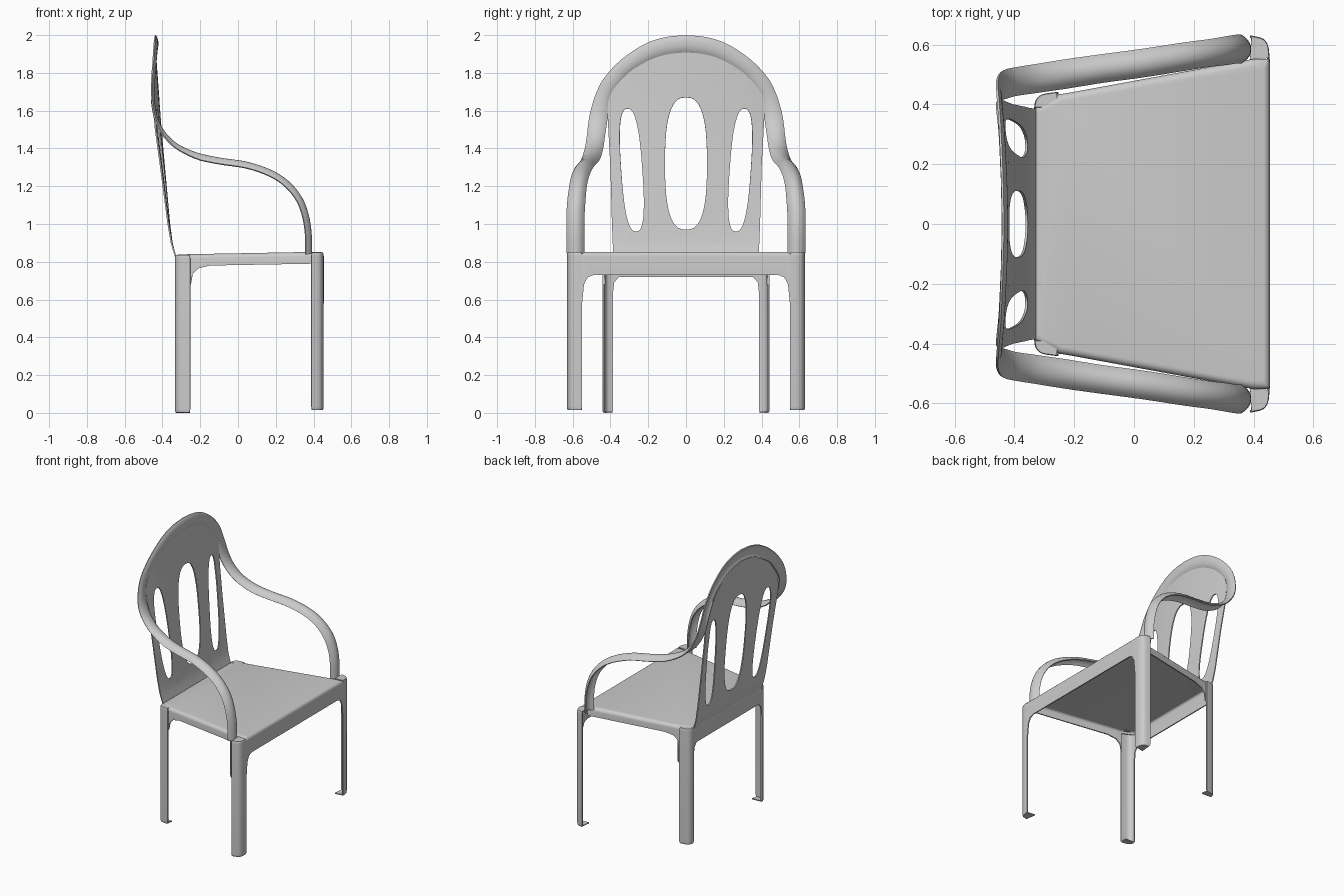
import bpy, bmesh
from math import sin, cos, pi
from mathutils import Vector

if "Cube" in bpy.data.objects:
    bpy.data.objects.remove(bpy.data.objects["Cube"])

THICK = 0.008


def finish(name, bm, mirror=False):
    """Turn a bmesh surface into a thin, smooth shaded shell."""
    bmesh.ops.remove_doubles(bm, verts=bm.verts, dist=1e-5)
    bmesh.ops.recalc_face_normals(bm, faces=bm.faces)
    me = bpy.data.meshes.new(name)
    bm.to_mesh(me)
    bm.free()
    ob = bpy.data.objects.new(name, me)
    bpy.context.collection.objects.link(ob)
    if mirror:
        m = ob.modifiers.new("mirror", 'MIRROR')
        m.use_axis = (False, True, False)
    s = ob.modifiers.new("shell", 'SOLIDIFY')
    s.thickness, s.offset = THICK, 0
    bpy.ops.object.select_all(action='DESELECT')
    bpy.context.view_layer.objects.active = ob
    ob.select_set(True)
    bpy.ops.object.convert(target='MESH')
    bpy.ops.object.shade_smooth_by_angle(angle=0.7)
    return ob


def spline(pts, steps):
    """Catmull-Rom through tuples of any size."""
    p = [Vector(q) for q in pts]
    p = [2 * p[0] - p[1]] + p + [2 * p[-1] - p[-2]]
    out = []
    for i in range(1, len(p) - 2):
        a, b, c, d = p[i - 1:i + 3]
        for k in range(steps):
            t = k / steps
            out.append(0.5 * (2 * b + (c - a) * t + (2 * a - 5 * b + 4 * c - d) * t * t
                              + (3 * b - a - 3 * c + d) * t ** 3))
    return out + [p[-2]]


def loft(bm, rows):
    vs = [[bm.verts.new(c) for c in r] for r in rows]
    for r, s in zip(vs, vs[1:]):
        for i in range(len(r) - 1):
            bm.faces.new((r[i], r[i + 1], s[i + 1], s[i]))
    return vs


# Arms flowing up into the arched rim: x, outer y, outer z, inner y, inner z
arm = [(x, yo, z, yi, z) for x, z, yo, yi in [
    (.388, .84, .628, .54), (.386, .95, .63, .54), (.37, 1.05, .63, .54),
    (.335, 1.14, .625, .535), (.27, 1.22, .615, .528), (.18, 1.28, .604, .515),
    (.05, 1.325, .585, .495), (-.1, 1.348, .565, .475), (-.22, 1.375, .548, .455),
    (-.32, 1.42, .532, .44), (-.385, 1.48, .522, .43), (-.42, 1.54, .515, .42)]]
rim = [(-.437, .502, 1.605, .413, 1.595), (-.446, .475, 1.69, .40, 1.66),
       (-.444, .43, 1.775, .37, 1.715), (-.437, .34, 1.87, .30, 1.80),
       (-.431, .22, 1.95, .19, 1.867), (-.427, .11, 1.987, .10, 1.898),
       (-.425, 0, 1.998, 0, 1.91)]
st = spline(arm + rim, 4)
outer = [Vector((s[0], s[1], s[2])) for s in st]
inner = [Vector((s[0], s[3], s[4])) for s in st]
mids = [(a + b) / 2 for a, b in zip(outer, inner)]
rows = []
for i, (o, n, m) in enumerate(zip(outer, inner, mids)):
    t = mids[min(i + 1, len(mids) - 1)] - mids[max(i - 1, 0)]
    nor = (o - n).cross(t).normalized()
    bulge = .012 + .018 * min(1, max(0, (m.x + .44) / .25))
    row = []
    for k in range(9):
        u = k / 4 - 1
        co = m + (o - n) / 2 * u - nor * bulge * abs(u) ** 2.3
        if i == len(mids) - 1:
            co.y = 0
        row.append(co)
    rows.append(row)
bm = bmesh.new()
loft(bm, rows)
finish("arms_and_rim", bm, True)

# Back panel with three slots, drawn flat then bent
DEPTH = [(.82, -.328), (.86, -.34), (.9, -.35), (1.0, -.363), (1.66, -.42), (1.93, -.44)]


def panel_x(y, z):
    for (z0, x0), (z1, x1) in zip(DEPTH, DEPTH[1:]):
        if z <= z1:
            break
    x = x0 + (x1 - x0) * (z - z0) / (z1 - z0)
    return x - .03 * (y / .41) ** 2 * min(1, max(0, (z - .85) / .65))


def slot(cy, cz, w, h, lean):
    pts = []
    for k in range(48):
        c, s = cos(2 * pi * k / 48), sin(2 * pi * k / 48)
        dy = w * abs(c) ** .75 * (1 if c > 0 else -1)
        dz = h * abs(s) ** .75 * (1 if s > 0 else -1)
        pts.append((cy + dy + lean * dz, cz + dz))
    return pts


half = [(.385, .825), (.392, 1.0), (.40, 1.3), (.414, 1.56)] + [
    tuple(v) for v in spline([(.416, 1.6), (.407, 1.665), (.377, 1.722), (.305, 1.809),
                              (.193, 1.876), (.1, 1.907), (0, 1.919)], 4)]
outline = half + [(-y, z) for y, z in reversed(half[:-1])]
bm = bmesh.new()
for loop in (outline, slot(0, 1.32, .111, .35, 0),
             slot(.287, 1.285, .056, .325, .07), slot(-.287, 1.285, .056, .325, -.07)):
    vs = [bm.verts.new((y, z, 0)) for y, z in loop]
    for a, b in zip(vs, vs[1:] + vs[:1]):
        bm.edges.new((a, b))
bmesh.ops.triangle_fill(bm, use_beauty=True, use_dissolve=False, edges=bm.edges[:],
                        normal=(0, 0, 1))
cuts = [((0, z, 0), (0, 1, 0)) for z in (.84, .86, .88, .9, .95, 1, 1.1, 1.2, 1.3, 1.4, 1.5,
                                         1.6, 1.66, 1.75, 1.83)]
cuts += [((k * .06, 0, 0), (1, 0, 0)) for k in range(-6, 7)]
for co, no in cuts:
    bmesh.ops.bisect_plane(bm, geom=bm.verts[:] + bm.edges[:] + bm.faces[:],
                           plane_co=co, plane_no=no, dist=1e-5)
for v in bm.verts:
    y, z = v.co.x, v.co.y
    v.co = (panel_x(y, z), y, z)
finish("back_panel", bm)

# Seat with rounded edge and apron: x, y, apron bottom
side = [(.45, 0, .73), (.45, .49, .73), (.45, .52, .718), (.45, .54, .68), (.45, .55, .58),
        (.40, .548, .79), (-.15, .447, .78), (-.21, .436, .765), (-.24, .431, .735),
        (-.25, .43, .68), (-.33, .388, .62), (-.33, .38, .69), (-.33, .355, .72), (-.33, 0, .72)]
ring = side + [(x, -y, z) for x, y, z in reversed(side[1:-1])]
ring.append(ring[0])


def top_z(x):
    return .835 + .014 * (x + .33) / .78


R = .02
rows = [ring]
for k in range(6):
    a = k / 5 * pi / 2
    f = 1 - R * (1 - cos(a)) / .45
    rows.append([(.06 + (x - .06) * f, y * f, top_z(x) - R * (1 - sin(a))) for x, y, _ in ring])
bm = bmesh.new()
vs = loft(bm, rows)
bm.faces.new(vs[-1][:-1])
# leave the apron open behind the leg corners
n = len(ring) - 1
gaps = [i for i in (4, 9, n - 5, n - 10)]
bm.faces.ensure_lookup_table()
bmesh.ops.delete(bm, geom=[bm.faces[i] for i in gaps], context='FACES_ONLY')
finish("seat", bm)


# Legs: curved angle sections with closed top and foot
def leg(name, section, corner, z0, z1):
    pts = [tuple(p) for p in spline(section, 3)]
    cx, cy = [sum(c) / len(pts) for c in zip(*pts)]
    rows = []
    for f, z in ((.86, z0), (.95, z0 + .004), (1, z0 + .015), (1, z1 - .015),
                 (.97, z1 - .004), (.9, z1)):
        rows.append([(cx + (x - cx) * f, cy + (y - cy) * f, z) for x, y in pts])
    bm = bmesh.new()
    vs = loft(bm, rows)
    for r, z in ((vs[0], z0), (vs[-1], z1)):
        bm.faces.new(r + [bm.verts.new((*corner, z))])
    finish(name, bm, True)


leg("front_legs", [(.449, .55), (.446, .59), (.43, .616), (.388, .627)], (.388, .55), .018, .845)
leg("back_legs", [(-.33, .387), (-.325, .412), (-.305, .43), (-.253, .438)], (-.255, .39), .004, .832)
